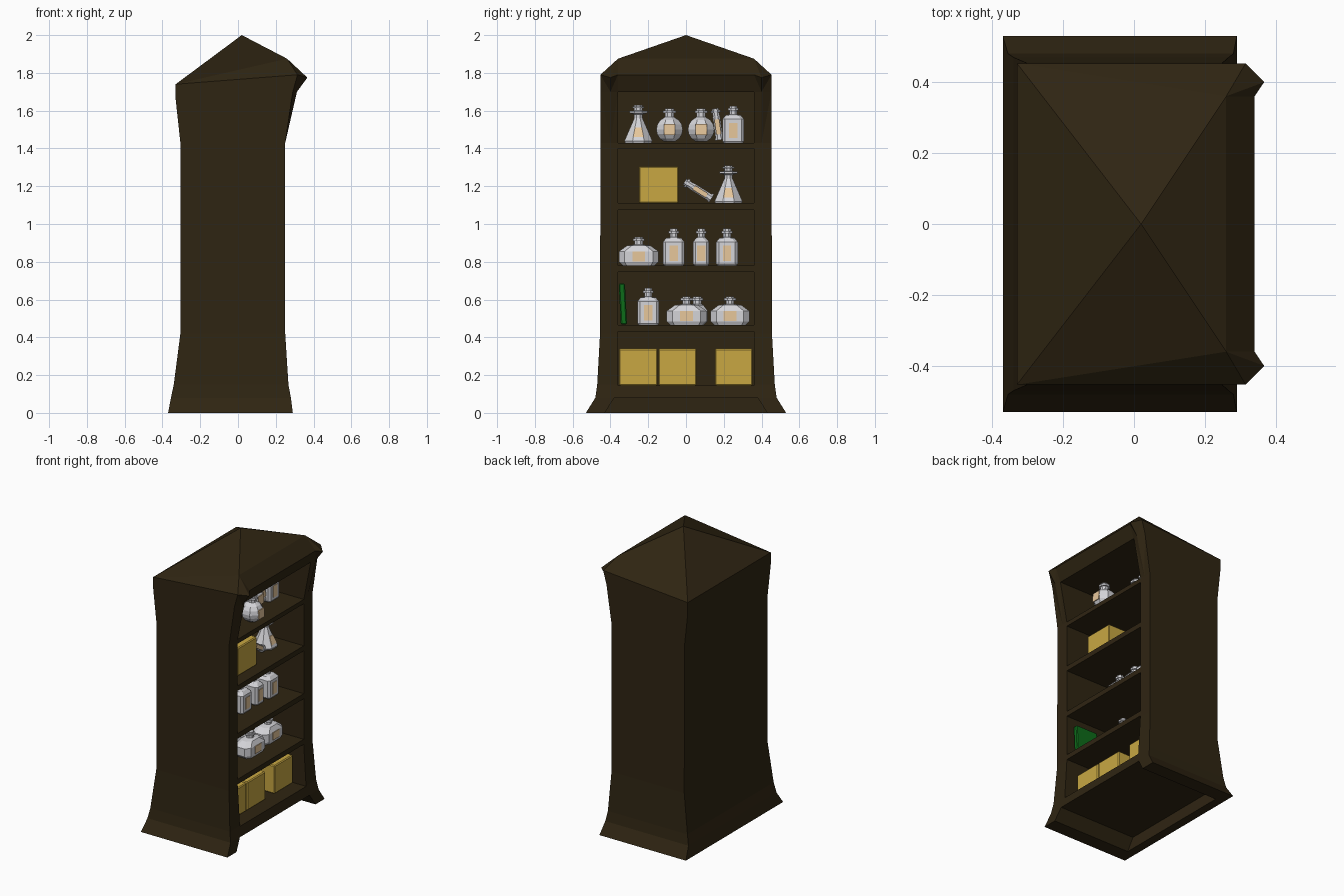
import bpy, bmesh, math
from mathutils import Matrix

if "Cube" in bpy.data.objects:
    bpy.data.objects.remove(bpy.data.objects["Cube"])


def material(name, rgb):
    m = bpy.data.materials.new(name)
    m.diffuse_color = (*rgb, 1)
    m.use_nodes = True
    m.node_tree.nodes["Principled BSDF"].inputs["Base Color"].default_value = m.diffuse_color
    return m


WOOD = material("dark wood", (0.028, 0.018, 0.006))
GLASS = material("pale glass", (0.66, 0.66, 0.69))
LABEL = material("tan label", (0.80, 0.57, 0.33))
YELLOW = material("yellow", (0.58, 0.39, 0.055))
GREEN = material("green", (0.004, 0.15, 0.01))


def finish(bm, name, mats):
    bmesh.ops.recalc_face_normals(bm, faces=bm.faces)
    me = bpy.data.meshes.new(name)
    bm.to_mesh(me)
    bm.free()
    ob = bpy.data.objects.new(name, me)
    for m in mats:
        me.materials.append(m)
    bpy.context.collection.objects.link(ob)
    return ob


def skin(bm, rings):
    """Join rings of equal vertex count with quads."""
    for a, b in zip(rings, rings[1:]):
        n = len(a)
        for i in range(n):
            bm.faces.new((a[i], a[(i + 1) % n], b[(i + 1) % n], b[i]))


def box(bm, x0, x1, y0, y1, z0, z1, mat=0):
    m = (Matrix.Translation(((x0 + x1) / 2, (y0 + y1) / 2, (z0 + z1) / 2))
         @ Matrix.Diagonal((x1 - x0, y1 - y0, z1 - z0, 1)))
    vs = bmesh.ops.create_cube(bm, size=1, matrix=m)["verts"]
    for f in {f for v in vs for f in v.link_faces}:
        f.material_index = mat
    return vs


# Cabinet hull: flared base, straight middle, flared top, pointed roof
def cabinet_ring(bm, y, back, side, tip, mid):
    half = [(back, y), (side, y), (tip, max(0.40, y - 0.055)), (mid, 0.36)]
    pts = [(p, -w) for p, w in half] + [(p, w) for p, w in reversed(half)]
    return [bm.verts.new((p[0], w, p[1])) for p, w in pts]


bm = bmesh.new()
rings = []
for z, back, front, y in [(0, -.37, .29, .53), (.08, -.355, .28, .48), (.15, -.34, .267, .47),
                          (.42, -.305, .25, .455), (1.43, -.305, .25, .453)]:
    rings.append(cabinet_ring(bm, y, (back, z), (front, z), (front, z), (front, z)))
rings.append(cabinet_ring(bm, .453, (-.33, 1.66), (.29, 1.70), (.312, 1.70), (.303, 1.70)))
rings.append(cabinet_ring(bm, .453, (-.33, 1.74), (.315, 1.79), (.367, 1.775), (.34, 1.79)))
skin(bm, rings)
bm.faces.new(rings[0])
apex = bm.verts.new((.02, 0, 2.0))
top = rings[-1]
eave = [bm.verts.new((.26, s * .36, 1.875)) for s in (-1, 1)]
for e, (b, s, t, m) in zip(eave, (top[:4], top[:3:-1])):
    for tri in ((b, s, e), (s, t, e), (t, m, e), (b, e, apex)):
        bm.faces.new(tri)
bm.faces.new((eave[0], top[3], top[4], eave[1]))
bm.faces.new((eave[0], eave[1], apex))
bm.faces.new((top[0], top[7], apex))
bmesh.ops.triangulate(bm, faces=[f for f in bm.faces])
cabinet = finish(bm, "bookcase_cabinet", [WOOD])

# Cutter: five shelf openings and the hollow under the plinth
FLOORS = [.145, .465, .78, 1.11, 1.43]
TOPS = [.43, .745, 1.075, 1.40, 1.70]
bm = bmesh.new()
for a, b in zip(FLOORS, TOPS):
    box(bm, -.26, .5, -.36, .36, a, b)
for v in box(bm, -.31, .5, -.38, .38, -.02, .08):
    if v.co.z < 0:
        v.co.y *= .443 / .38
cutter = finish(bm, "shelf_cutter", [WOOD])
cutter.hide_render = True
mod = cabinet.modifiers.new("openings", 'BOOLEAN')
mod.operation = 'DIFFERENCE'
mod.solver = 'EXACT'
mod.object = cutter
bpy.context.view_layer.update()
dg = bpy.context.evaluated_depsgraph_get()
cut = bpy.data.meshes.new_from_object(cabinet.evaluated_get(dg))
cabinet.modifiers.clear()
cabinet.data = cut
bpy.data.objects.remove(cutter)


# Bottles: stacked chamfered-rectangle rings (z, half depth, half width, corner cut)
def bottle(name, rings, loc, label, tilt=0.0):
    bm = bmesh.new()
    loops = []
    for z, hx, hy, c in rings:
        pts = [(hx, -hy + c), (hx, hy - c), (hx - c, hy), (-hx + c, hy),
               (-hx, hy - c), (-hx, -hy + c), (-hx + c, -hy), (hx - c, -hy)]
        loops.append([bm.verts.new((x, y, z)) for x, y in pts])
    skin(bm, loops)
    bm.faces.new(loops[0])
    bm.faces.new(loops[-1])
    # label plate leaning with the front face
    x0, x1, w0, w1, z0, z1 = label
    for v in box(bm, -.002, .004, -1, 1, z0, z1, 1):
        low = v.co.z < (z0 + z1) / 2
        v.co.x += x0 if low else x1
        v.co.y *= w0 if low else w1
    ob = finish(bm, name, [GLASS, LABEL])
    ob.location = loc
    ob.rotation_euler.x = tilt
    return ob


def rnd(z, r):
    return (z, r, r, r * .586)


def neck(z, r=.02, h=.045):
    return [rnd(z, r), rnd(z + h * .45, r), rnd(z + h * .45, r * 1.4), rnd(z + h * .75, r * 1.4),
            rnd(z + h * .75, r), rnd(z + h, r)]


def square_bottle(x, y, z, hx=.057, hy=.057):
    body = [(0, hx - .006, hy - .006, .012), (.008, hx, hy, .014), (.125, hx, hy, .014),
            (.145, hx - .018, hy - .016, .015)]
    bottle("square_bottle", body + neck(.15), (x, y, z), (hx, hx, .022, .022, .025, .105))


def squat_bottle(x, y, z, hx=.06, hy=.105):
    body = [(0, hx * .85, hy - .02, .02), (.02, hx, hy, .03), (.075, hx, hy, .03),
            (.105, hx * .7, hy * .6, .025)]
    bottle("squat_bottle", body + neck(.112, .022, .04), (x, y, z), (hx, hx, .034, .034, .022, .074))


def cone_flask(x, y, z):
    body = [rnd(0, .07), rnd(.01, .074), rnd(.13, .022), rnd(.15, .022), rnd(.158, .048), rnd(.168, .048)]
    bottle("cone_flask", body + neck(.17, .022, .03), (x, y, z), (.066, .044, .028, .018, .03, .08))


def round_flask(x, y, z):
    body = [rnd(.07 - .07 * math.cos(a), .07 * math.sin(a))
            for a in (math.radians(d) for d in (25, 48, 70, 90, 112, 135, 158))]
    bottle("round_flask", body + neck(.137, .024), (x, y, z), (.069, .066, .03, .03, .04, .1))


def vial(x, y, z, tilt):
    body = [rnd(0, .024), rnd(.012, .024), rnd(.012, .02), rnd(.125, .02)]
    bottle("vial", body + neck(.128, .018, .04), (x, y, z), (.02, .02, .013, .013, .03, .11), tilt)


# Top shelf
cone_flask(-.05, -.252, 1.43)
round_flask(.17, -.087, 1.43)
round_flask(.05, .08, 1.43)
vial(.06, .178, 1.445, math.radians(8))
square_bottle(.05, .25, 1.43)
# Fourth shelf
vial(.09, .135, 1.135, math.radians(58))
cone_flask(.05, .225, 1.11)
# Third shelf
squat_bottle(-.05, -.25, .78)
square_bottle(.06, -.065, .78)
square_bottle(.06, .08, .78, .057, .043)
square_bottle(.07, .217, .78)
# Second shelf
square_bottle(-.03, -.2, .465)
squat_bottle(.09, .003, .465)
squat_bottle(-.08, .06, .465, .09, .055)
squat_bottle(.065, .233, .465, .06, .102)


# Yellow boxes and the leaning green book
def block(name, mat, x0, x1, y0, y1, z0, z1, tilt=0.0):
    bm = bmesh.new()
    hy = (y1 - y0) / 2
    box(bm, x0, x1, -hy, hy, 0, z1 - z0)
    ob = finish(bm, name, [mat])
    ob.location = (0, (y0 + y1) / 2, z0)
    ob.rotation_euler.x = tilt
    b = ob.modifiers.new("soft_edge", 'BEVEL')
    b.width = .006
    b.segments = 1


for y0, y1, z in [(-.355, -.15, .145), (-.145, .055, .145), (.153, .353, .145), (-.25, -.04, 1.11)]:
    block("storage_box", YELLOW, -.03, .172, y0, y1, z, z + .195)
block("green_book", GREEN, .03, .2, -.345, -.312, .468, .685, math.radians(3))
